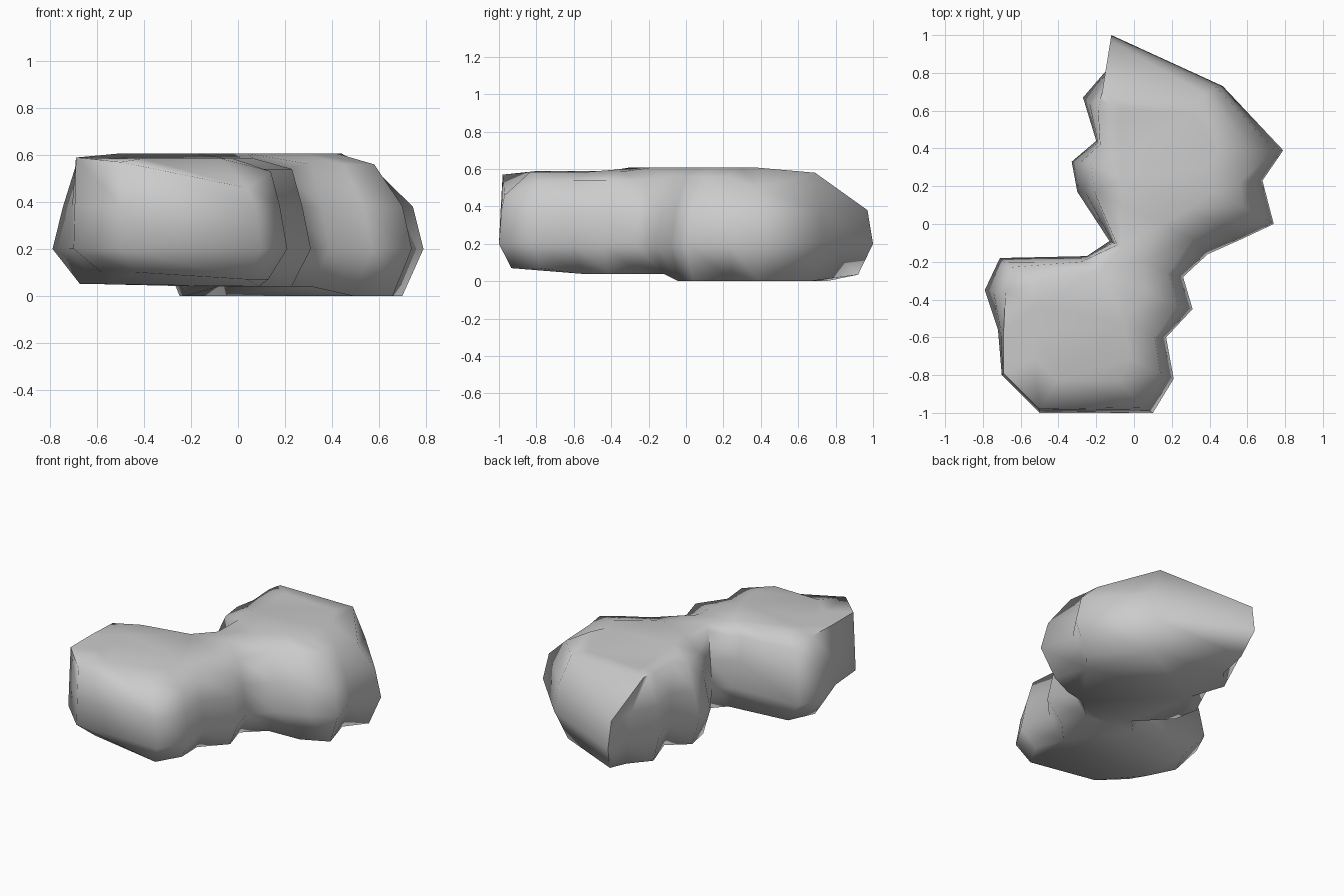
import bpy, bmesh, math
from mathutils import Vector

if "Cube" in bpy.data.objects:
    bpy.data.objects.remove(bpy.data.objects["Cube"])

# Widest outline (x, y) at z = 0.2, with the matching shoulder point (x, y) near the top
OUTLINE = [
    (-.12, 1.0, -.17, .69), (.47, .73, .37, .69), (.79, .39, .62, .39),
    (.68, .23, .56, .22), (.74, 0, .58, .09), (.57, -.08, .45, .0),
    (.39, -.16, .31, -.08), (.26, -.28, .18, -.26), (.31, -.45, .23, -.43),
    (.17, -.60, .11, -.6), (.21, -.82, .14, -.79), (.10, -1.0, .04, -.97),
    (-.50, -1.0, -.5, -.98), (-.70, -.80, -.69, -.79), (-.72, -.56, -.69, -.56),
    (-.79, -.35, -.68, -.36), (-.71, -.18, -.66, -.23), (-.25, -.17, -.28, -.2),
    (-.13, -.09, -.09, -.11), (-.30, .17, -.21, .17), (-.33, .33, -.23, .32),
    (-.20, .44, -.18, .42), (-.27, .67, -.19, .60), (-.14, .82, -.18, .66),
]
SPINE_A, SPINE_B = Vector((-.27, -.6)), Vector((.2, .38))


def toward_spine(p, dist):
    """Move a plan point inward towards the line through both lobes."""
    d = SPINE_B - SPINE_A
    t = min(1, max(0, (p - SPINE_A).dot(d) / d.length_squared))
    v = SPINE_A + d * t - p
    return p + v * min(dist / v.length, .6)


def floor_height(x, y):
    if y > -.1:
        return .035 if y > .85 else 0
    if y < -.7:
        return .1 if x < -.3 else .07
    return .05 if x < -.4 else .04


def shoulder_height(x, y):
    if x > .6:
        return .5
    if y > .4:
        return .58                       # flat rear ledge
    if y < -.7 and x > 0:
        return .46 if y < -.9 else .53   # rounded front corner
    if y < -.3 and x < -.4:
        return .57 if y < -.9 else .59
    return .54 if y < -.15 else .56


# Stacked rings, from underside to crown
rings = [[] for _ in range(5)]
for x, y, tx, ty in OUTLINE:
    edge, top = Vector((x, y)), Vector((tx, ty))
    low = toward_spine(edge, .13 if x < -.4 else .09)
    inset = .03 if y > .7 else .045
    band = edge.lerp(top, min(inset / (top - edge).length, .45))
    crown = toward_spine(top, .18 if ty < .4 else .12)
    rings[0].append((*low, floor_height(x, low.y)))
    rings[1].append((*edge, .2))
    rings[2].append((*band, .38))
    rings[3].append((*top, shoulder_height(tx, ty)))
    rings[4].append((*crown, .583 if ty > .4 else .607 if ty > -.3 else .585))

bm = bmesh.new()
loops = [[bm.verts.new(c) for c in ring] for ring in rings]
n = len(OUTLINE)
for a, b in zip(loops, loops[1:]):
    for i in range(n):
        j = (i + 1) % n
        bm.faces.new((a[i], a[j], b[j], b[i]))
caps = [bm.faces.new(loops[0]), bm.faces.new(loops[-1])]
bmesh.ops.triangulate(bm, faces=caps)
bmesh.ops.recalc_face_normals(bm, faces=bm.faces[:])

mesh = bpy.data.meshes.new("rock")
bm.to_mesh(mesh)
bm.free()
rock = bpy.data.objects.new("rock", mesh)
bpy.context.collection.objects.link(rock)

# Soft surface with only the strongest creases kept
bpy.context.view_layer.objects.active = rock
rock.select_set(True)
bpy.ops.object.shade_smooth_by_angle(angle=math.radians(80))
